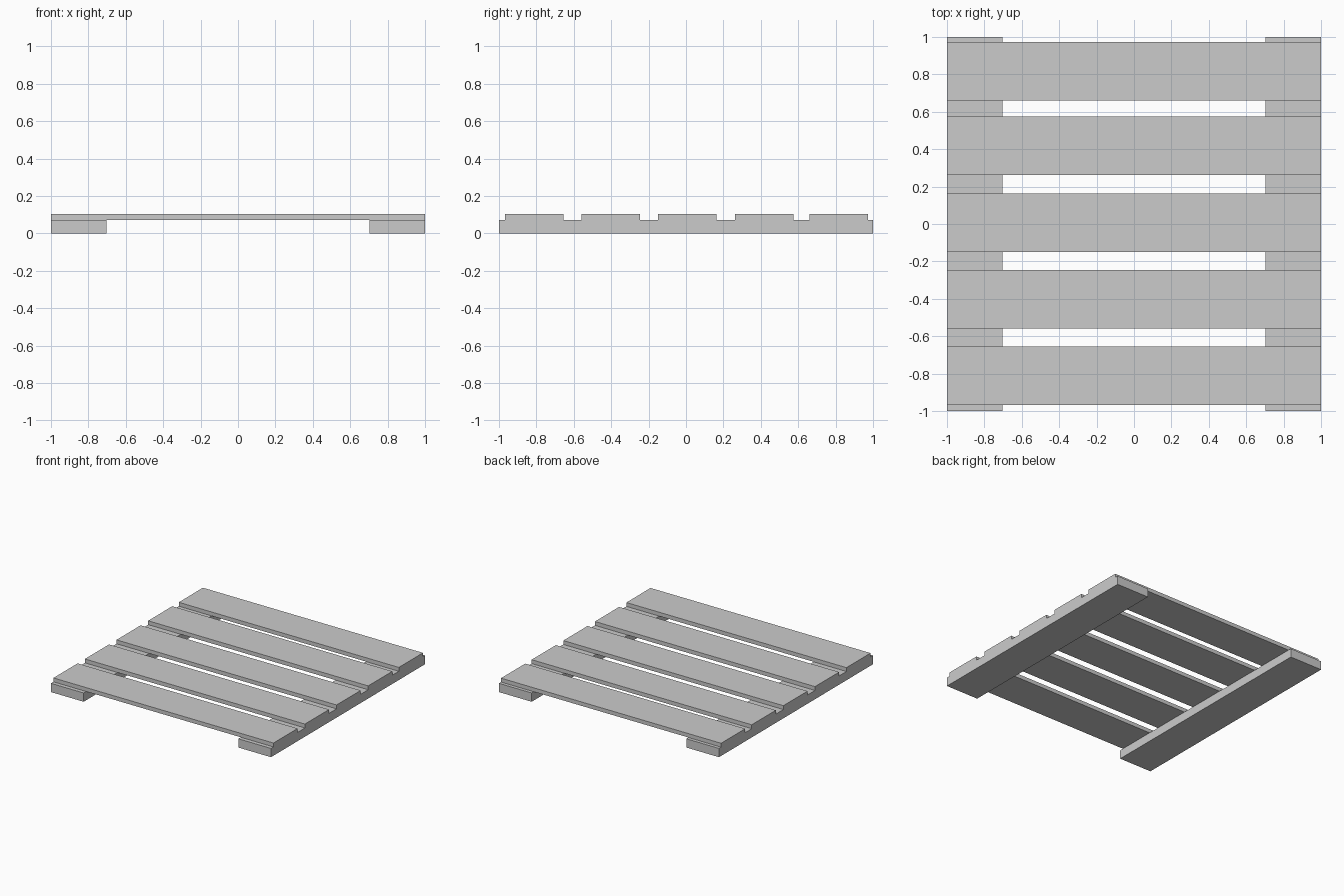
import bpy

if "Cube" in bpy.data.objects:
    bpy.data.objects.remove(bpy.data.objects["Cube"])


def box(name, x, y, z):
    """Axis-aligned box from (min, max) pairs."""
    bpy.ops.mesh.primitive_cube_add(size=1)
    ob = bpy.context.object
    ob.name = name
    ob.location = [(a + b) / 2 for a, b in (x, y, z)]
    ob.scale = [b - a for a, b in (x, y, z)]
    bpy.ops.object.transform_apply(location=True, rotation=False, scale=True)
    return ob


RAIL_TOP, SLAT_TOP = 0.072, 0.104
SLAT_WIDTH = 0.313

# Two flat bearers running front to back
box("left_rail", (-1, -0.703), (-1, 1), (0, RAIL_TOP))
box("right_rail", (0.703, 1), (-1, 1), (0, RAIL_TOP))

# Five deck slats laid across the rails, slightly uneven spacing
for i, y in enumerate((-0.811, -0.403, 0.0075, 0.4185, 0.816)):
    box(f"slat_{i + 1}", (-1, 1), (y - SLAT_WIDTH / 2, y + SLAT_WIDTH / 2),
        (RAIL_TOP, SLAT_TOP))
